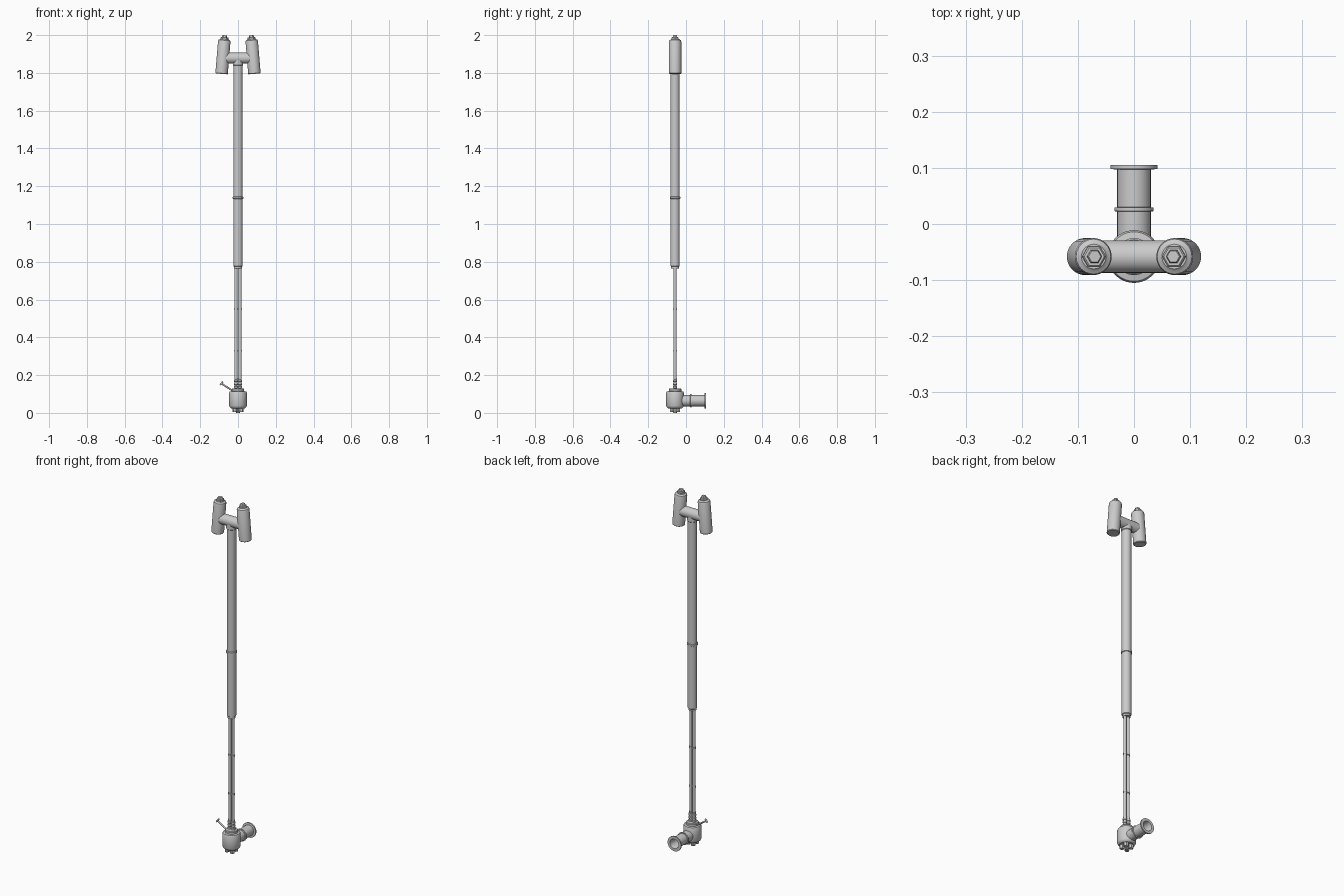
import bpy, bmesh, math
from mathutils import Vector

if "Cube" in bpy.data.objects:
    bpy.data.objects.remove(bpy.data.objects["Cube"])

CY = -0.058  # y of the main vertical axis


def lathe(name, profile, base=(0, CY, 0), axis=(0, 0, 1), n=32):
    """Revolve (radius, height) points around an axis; radius 0 closes an end."""
    bm = bmesh.new()
    rot = Vector((0, 0, 1)).rotation_difference(Vector(axis).normalized())
    rings = []
    for r, h in profile:
        count = 1 if r == 0 else n
        rings.append([bm.verts.new(rot @ Vector((r * math.cos(2 * math.pi * i / n),
                                                 r * math.sin(2 * math.pi * i / n), h)) + Vector(base))
                      for i in range(count)])
    for a, b in zip(rings, rings[1:]):
        for i in range(n):
            j = (i + 1) % n
            if len(a) == 1 and len(b) == 1:
                continue
            if len(a) == 1:
                bm.faces.new((a[0], b[j], b[i]))
            elif len(b) == 1:
                bm.faces.new((a[i], a[j], b[0]))
            else:
                bm.faces.new((a[i], a[j], b[j], b[i]))
    bmesh.ops.recalc_face_normals(bm, faces=bm.faces)
    mesh = bpy.data.meshes.new(name)
    bm.to_mesh(mesh)
    bm.free()
    ob = bpy.data.objects.new(name, mesh)
    bpy.context.collection.objects.link(ob)
    bpy.ops.object.select_all(action='DESELECT')
    ob.select_set(True)
    bpy.context.view_layer.objects.active = ob
    bpy.ops.object.shade_smooth_by_angle(angle=math.radians(35))
    return ob


def rod(name, a, b, r, n=16):
    d = Vector(b) - Vector(a)
    return lathe(name, [(0, 0), (r, 0), (r, d.length), (0, d.length)], a, d, n)


# Valve body with rounded base, shoulder and neck
lathe("valve_body", [(0, .024), (.036, .024), (.043, .029), (.047, .037), (.047, .107), (.044, .113),
                     (.033, .115), (.033, .126), (.030, .130), (0, .130)], n=40)

# Feet bolts under the body
for i in range(4):
    a = math.pi / 4 + i * math.pi / 2
    lathe("base_bolt", [(0, .004), (.011, .004), (.013, .007), (.013, .026), (0, .026)],
          (.023 * math.cos(a), CY + .023 * math.sin(a), 0), n=6)
lathe("base_center_bolt", [(0, 0), (.009, 0), (.011, .003), (.011, .026), (0, .026)], n=16)

# Hollow outlet pipe with clamp ring and end flange
lathe("outlet_pipe", [(0, .02), (.03, .02), (.03, .080), (.035, .081), (.035, .087), (.03, .088),
                      (.03, .155), (.042, .156), (.042, .163), (.027, .163), (.025, .158),
                      (.025, .075), (0, .075)], (0, CY, .064), (0, 1, 0))

# Side lever with a small cross handle
rod("lever", (-.025, CY, .115), (-.088, CY, .156), .0045, 12)
rod("lever_handle", (-.094, CY, .147), (-.080, CY, .166), .0045, 12)

# Twin lower rods with couplings and clips
for s in (-1, 1):
    x = s * .0105
    rod("lower_rod", (x, CY, .12), (x, CY, .79), .0078)
    prof = [(0, .125)]
    for z in (.130, .147, .164):
        prof += [(.0085, z), (.0115, z + .002), (.0115, z + .010), (.0085, z + .012)]
    lathe("rod_coupling", prof + [(.0095, .185), (0, .185)], (x, CY, 0), n=16)
    for z in (.33, .55):
        lathe("rod_clip", [(0, z - .004), (.0105, z - .004), (.0105, z + .004), (0, z + .004)],
              (x, CY, 0), n=16)

# Lower sleeve, joint ring and upper tube
lathe("main_tube", [(0, .765), (.021, .765), (.021, .775), (.0245, .778), (.0245, 1.132),
                    (.028, 1.134), (.028, 1.144), (.0245, 1.146), (.0245, 1.838),
                    (.0275, 1.841), (.0275, 1.875), (0, 1.875)])

# Crossbar linking the two canisters
rod("crossbar", (-.08, CY, 1.878), (.08, CY, 1.878), .029, 32)

# Tilted canisters with stepped hexagonal caps
for s in (-1, 1):
    base, axis = (s * .087, CY, 1.795), (-s * .083, 0, .9965)
    lathe("canister", [(0, 0), (.030, 0), (.033, .003), (.033, .172), (.031, .178), (.025, .181),
                       (.022, .184), (0, .184)], base, axis)
    lathe("cap_nut", [(0, .18), (.021, .18), (.021, .192), (.018, .195), (0, .195)], base, axis, 6)
    lathe("cap_stud", [(0, .19), (.013, .19), (.013, .202), (.011, .2048), (0, .2048)], base, axis, 6)
